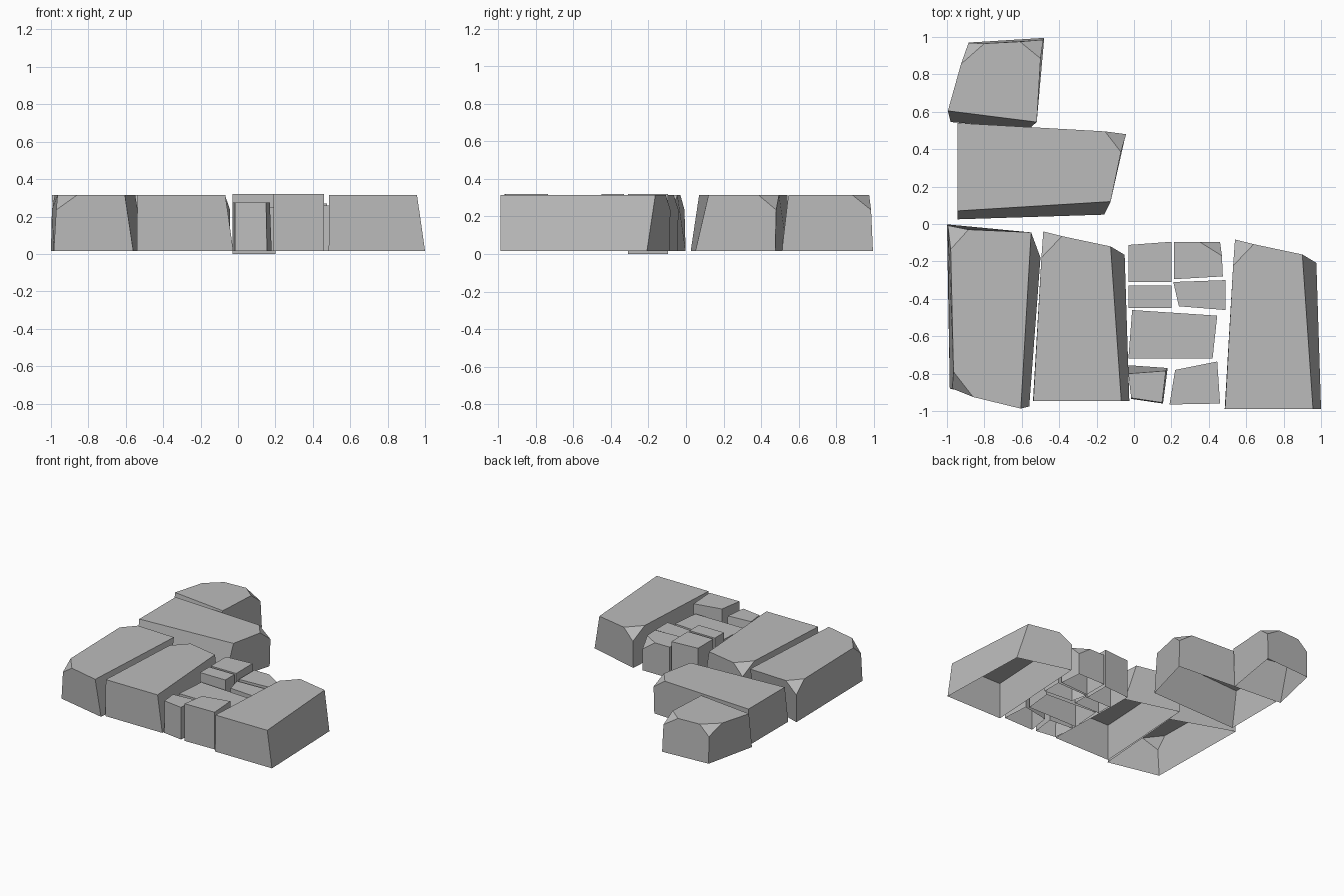
import bpy
import bmesh

cube = bpy.data.objects.get("Cube")
if cube:
    bpy.data.objects.remove(cube)

grey = bpy.data.materials.new("stone_grey")
grey.use_nodes = True
grey.diffuse_color = (0.5, 0.5, 0.5, 1)
bsdf = grey.node_tree.nodes["Principled BSDF"]
bsdf.inputs["Base Color"].default_value = (0.5, 0.5, 0.5, 1)
bsdf.inputs["Roughness"].default_value = 0.9


def stone(name, corners, z0=0.015, z1=0.315, offset=(0, 0)):
    """Open-bottomed slab. Corners run counter-clockwise from the front left.
    Each is (foot, top) or, where chipped, (foot, top_before, chip, top_after)."""
    bm = bmesh.new()

    def vert(p, z):
        return bm.verts.new((p[0] + offset[0], p[1] + offset[1], z))

    chip_z = z1 - 0.08
    rings = []
    for c in corners:
        foot = vert(c[0], z0)
        before = vert(c[1], z1)
        chipped = len(c) == 4
        chip = vert(c[2], chip_z) if chipped else None
        after = vert(c[3], z1) if chipped else before
        rings.append((foot, before, chip, after))
        if chipped:
            bm.faces.new((chip, after, before))
    # Side walls
    for a, b in zip(rings, rings[1:] + rings[:1]):
        loop = [a[0], b[0], b[2], b[1], a[3], a[2]]
        bm.faces.new([v for v in loop if v])
    # Top face
    top = []
    for r in rings:
        top += [r[1]] if r[1] == r[3] else [r[1], r[3]]
    bm.faces.new(top)
    mesh = bpy.data.meshes.new(name)
    bm.to_mesh(mesh)
    bm.free()
    mesh.materials.append(grey)
    bpy.context.collection.objects.link(bpy.data.objects.new(name, mesh))


def block(name, points, z0=0.015, z1=0.315):
    """Small stone with upright walls."""
    stone(name, [(p, p) for p in points], z0, z1)


# Large stones along the back right
stone("back_stone", [
    ((-0.98, 0.545), (-0.995, 0.605)),
    ((-0.56, 0.51), (-0.52, 0.545)),
    ((-0.48, 0.995), (-0.5, 0.885), (-0.485, 0.985), (-0.61, 0.975)),
    ((-0.885, 0.97), (-0.8, 0.965), (-0.885, 0.968), (-0.925, 0.855)),
])
stone("wide_stone", [
    ((-0.945, 0.025), (-0.945, 0.07)),
    ((-0.16, 0.05), (-0.125, 0.12)),
    ((-0.045, 0.475), (-0.07, 0.385), (-0.042, 0.48), (-0.155, 0.495)),
    ((-0.945, 0.54), (-0.945, 0.54)),
])

# Long stones across the front
stone("right_long_stone", [
    ((-0.985, -0.88), (-0.965, -0.79), (-0.972, -0.88), (-0.86, -0.925)),
    ((-0.56, -0.975), (-0.605, -0.987)),
    ((-0.5, -0.18), (-0.55, -0.045)),
    ((-1.0, -0.002), (-0.885, -0.03), (-0.995, -0.008), (-0.98, -0.135)),
])
for name, offset in (("middle_long_stone", (0, 0)), ("left_long_stone", (1.025, -0.043))):
    stone(name, [
        ((-0.54, -0.945), (-0.538, -0.945)),
        ((-0.025, -0.945), (-0.068, -0.945)),
        ((-0.05, -0.165), (-0.125, -0.12)),
        ((-0.485, -0.045), (-0.385, -0.065), (-0.485, -0.04), (-0.495, -0.18)),
    ], offset=offset)

# Small filler stones
block("small_back_right", [(-0.03, -0.31), (0.2, -0.31), (0.2, -0.095), (-0.03, -0.112)], 0, 0.32)
block("small_second_right", [(-0.03, -0.45), (0.2, -0.45), (0.2, -0.33), (-0.03, -0.33)], z1=0.32)
block("small_second_left", [(0.24, -0.44), (0.49, -0.46), (0.49, -0.3), (0.21, -0.31)], z1=0.26)
block("small_middle", [(-0.03, -0.72), (0.42, -0.72), (0.445, -0.49), (-0.01, -0.46)], z1=0.25)
block("small_front_left", [(0.19, -0.965), (0.46, -0.96), (0.445, -0.735), (0.22, -0.78)], z1=0.32)
stone("small_front_right", [
    ((-0.015, -0.935), (-0.015, -0.93)),
    ((0.155, -0.96), (0.15, -0.955)),
    ((0.18, -0.77), (0.17, -0.785)),
    ((-0.03, -0.755), (-0.03, -0.8)),
], z1=0.275)
stone("small_back_left", [
    ((0.215, -0.295), (0.215, -0.295)),
    ((0.475, -0.28), (0.475, -0.28)),
    ((0.46, -0.095), (0.47, -0.17), (0.46, -0.095), (0.35, -0.095)),
    ((0.215, -0.095), (0.215, -0.095)),
], z1=0.27)
